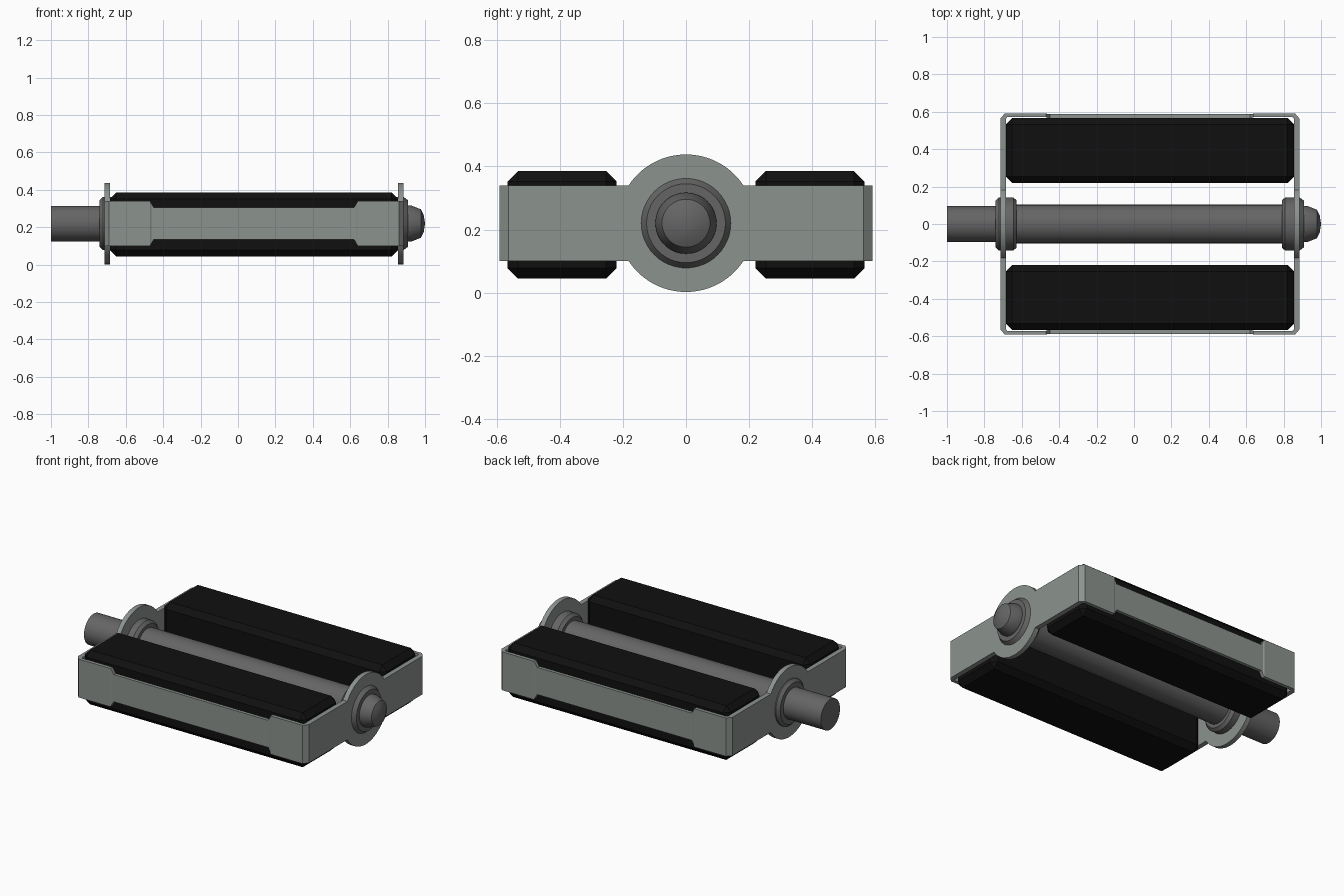
import bpy, bmesh, math
from mathutils import Vector

if "Cube" in bpy.data.objects:
    bpy.data.objects.remove(bpy.data.objects["Cube"])

CX, CZ = 0.085, 0.22   # pedal body centre in x, axle height


def material(name, rgb):
    m = bpy.data.materials.new(name)
    m.diffuse_color = (*rgb, 1)
    m.use_nodes = True
    m.node_tree.nodes["Principled BSDF"].inputs["Base Color"].default_value = m.diffuse_color
    return m


STEEL = material("steel", (0.26, 0.29, 0.27))
DARK = material("dark_steel", (0.13, 0.13, 0.13))
RUBBER = material("rubber", (0.005, 0.005, 0.005))


def finish(bm, name, mat, smooth=None):
    bmesh.ops.recalc_face_normals(bm, faces=bm.faces[:])
    me = bpy.data.meshes.new(name)
    bm.to_mesh(me)
    bm.free()
    ob = bpy.data.objects.new(name, me)
    bpy.context.collection.objects.link(ob)
    me.materials.append(mat)
    if smooth:
        bpy.ops.object.select_all(action='DESELECT')
        ob.select_set(True)
        bpy.context.view_layer.objects.active = ob
        bpy.ops.object.shade_smooth_by_angle(angle=math.radians(smooth))
    return ob


# Spindle with two bearing collars and a domed end cap, turned about x
def spindle():
    profile = [(-1, 0), (-1, .095), (-.74, .095), (-.74, .125), (-.722, .142),
               (-.645, .142), (-.627, .125), (-.627, .103), (.79, .103),
               (.79, .125), (.808, .142), (.885, .142), (.908, .125),
               (.908, .097), (.925, .097), (.978, .076), (.993, .045), (1, 0)]
    bm = bmesh.new()
    verts = [bm.verts.new((x, 0, CZ + r)) for x, r in profile]
    edges = [bm.edges.new(p) for p in zip(verts, verts[1:])]
    bmesh.ops.spin(bm, geom=verts + edges, cent=(0, 0, CZ), axis=(1, 0, 0),
                   angle=2 * math.pi, steps=48)
    bmesh.ops.remove_doubles(bm, verts=bm.verts[:], dist=1e-4)
    finish(bm, "spindle", DARK, 28)


# End plate: flat bar with a round boss in the middle
def end_plate(name, x):
    r, h, w, n = .218, .12, .563, 24
    a0 = math.asin(h / r)
    arc = [(r * math.cos(a), r * math.sin(a)) for a in
           (a0 + (math.pi - 2 * a0) * i / n for i in range(n + 1))]
    top = [(w, h), (.2, h)] + arc + [(-.2, h), (-w, h)]
    outline = top + [(-y, -z) for y, z in top]
    bm = bmesh.new()
    f = bm.faces.new([bm.verts.new((x - .015, y, CZ + z)) for y, z in outline])
    ext = bmesh.ops.extrude_face_region(bm, geom=[f])
    bmesh.ops.translate(bm, vec=(.03, 0, 0),
                        verts=[v for v in ext["geom"] if isinstance(v, bmesh.types.BMVert)])
    finish(bm, name, STEEL, 28)


# Side rail: bent strip with chamfered corners and a narrow waist
def side_rail(name, side):
    # outer x, outer y, inner x, inner y, half height
    half = [(.80, .563, .77, .563, .12), (.775, .592, .763, .571, .12),
            (.555, .592, .555, .571, .12), (.547, .587, .547, .568, .105),
            (.535, .587, .535, .568, .085)]
    stations = [(-a, b, -c, d, h) for a, b, c, d, h in half] + half[::-1]
    bm = bmesh.new()
    rings = []
    for ox, oy, ix, iy, h in stations:
        rings.append([bm.verts.new((CX + x, side * y, CZ + z)) for x, y, z in
                      ((ox, oy, -h), (ox, oy, h), (ix, iy, h), (ix, iy, -h))])
    for a, b in zip(rings, rings[1:]):
        for i in range(4):
            j = (i + 1) % 4
            bm.faces.new((a[i], a[j], b[j], b[i]))
    bm.faces.new(rings[0])
    bm.faces.new(rings[-1])
    finish(bm, name, STEEL)


# Rubber tread block with chamfered edges
def tread(name, side):
    bm = bmesh.new()
    bmesh.ops.create_cube(bm, size=1)
    bmesh.ops.scale(bm, vec=(1.54, .346, .34), verts=bm.verts[:])
    bmesh.ops.translate(bm, vec=(CX, side * .393, .215), verts=bm.verts[:])
    bmesh.ops.bevel(bm, geom=bm.edges[:], offset=.033, segments=1,
                    affect='EDGES', profile=.5)
    finish(bm, name, RUBBER)


spindle()
end_plate("inner_end_plate", -.70)
end_plate("outer_end_plate", .87)
for label, s in (("front", -1), ("back", 1)):
    side_rail(label + "_side_rail", s)
    tread(label + "_tread", s)
